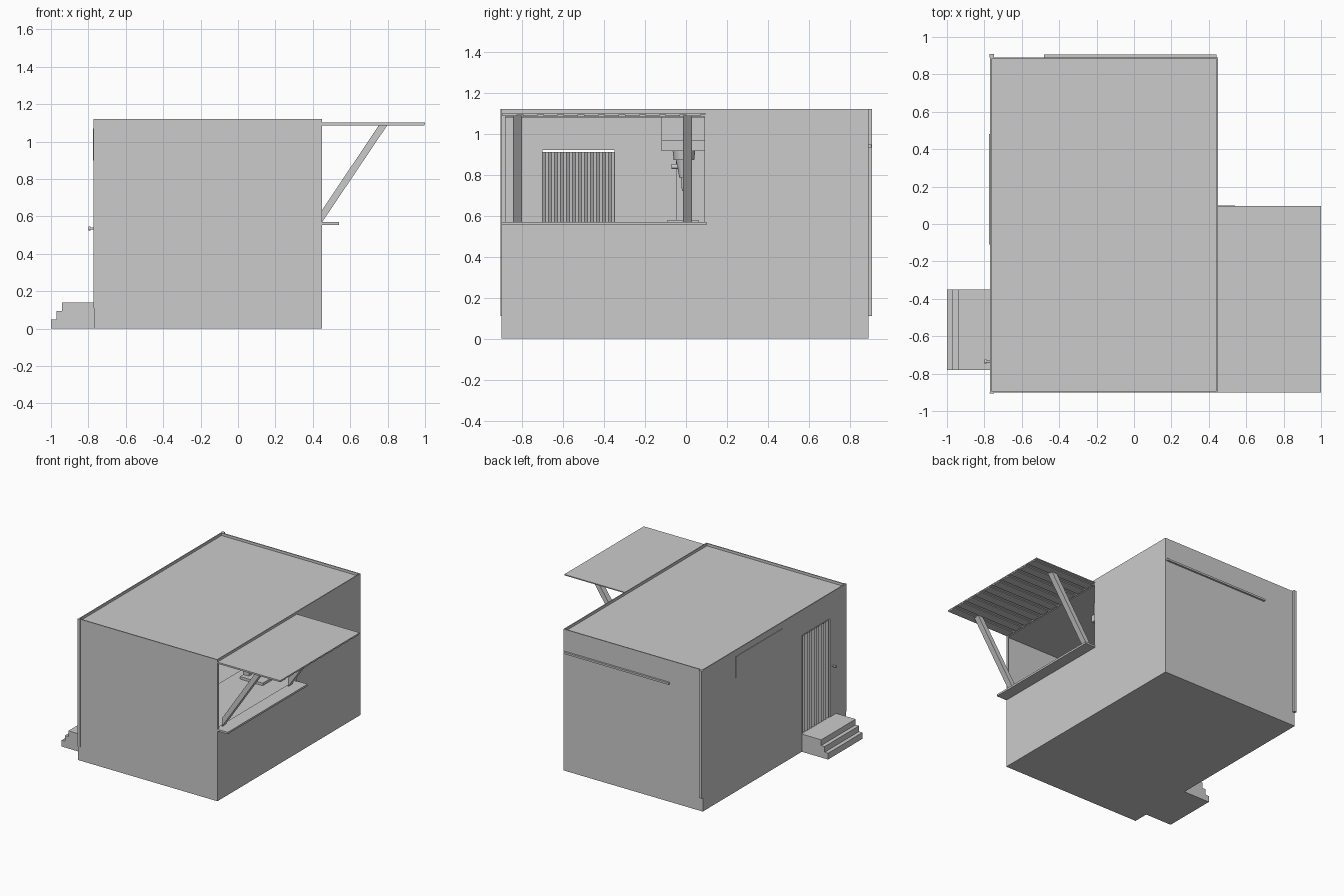
import bpy, bmesh, math
from mathutils import Vector

if "Cube" in bpy.data.objects:
    bpy.data.objects.remove(bpy.data.objects["Cube"])


def mesh_object(name, bm):
    bmesh.ops.recalc_face_normals(bm, faces=bm.faces)
    me = bpy.data.meshes.new(name)
    bm.to_mesh(me)
    bm.free()
    ob = bpy.data.objects.new(name, me)
    bpy.context.collection.objects.link(ob)
    return ob


def boxes(name, *extents):
    """One object from boxes given as (x0, x1, y0, y1, z0, z1)."""
    bm = bmesh.new()
    for x0, x1, y0, y1, z0, z1 in extents:
        for v in bmesh.ops.create_cube(bm, size=1)["verts"]:
            v.co = Vector((x1 if v.co.x > 0 else x0,
                           y1 if v.co.y > 0 else y0,
                           z1 if v.co.z > 0 else z0))
    return mesh_object(name, bm)


def extrude(name, points, direction):
    """Prism from a flat outline."""
    bm = bmesh.new()
    face = bm.faces.new([bm.verts.new(p) for p in points])
    new = bmesh.ops.extrude_face_region(bm, geom=[face])["geom"]
    bmesh.ops.translate(bm, vec=direction,
                        verts=[v for v in new if isinstance(v, bmesh.types.BMVert)])
    if face.is_valid and len(face.edges[0].link_faces) < 2:
        bm.faces.new(list(face.verts))
    return mesh_object(name, bm)


def cylinder(name, loc, r1, r2, depth, rot=(0, 0, 0), sides=16):
    bpy.ops.mesh.primitive_cone_add(vertices=sides, radius1=r1, radius2=r2,
                                    depth=depth, location=loc, rotation=rot)
    ob = bpy.context.object
    ob.name = name
    bpy.ops.object.shade_smooth_by_angle()
    return ob


X0, X1, Y0, Y1, H = -0.77, 0.45, -0.90, 0.89, 1.12
T, BASE = 0.008, 0.11

# Booth shell
boxes("base", (X0, X1, Y0, Y1, 0, BASE))
boxes("front_wall", (X0, X1, Y0, Y0 + T, BASE, H))
boxes("back_wall", (X0, X1, Y1 - T, Y1, BASE, H))
boxes("roof", (X0 + T, X1 - T, Y0 + T, Y1 - T, 1.08, 1.10))

# Right wall around the serving hatch
boxes("right_wall",
      (X1 - T, X1, Y0 + T, Y1 - T, BASE, 0.56),
      (X1 - T, X1, 0.09, Y1 - T, 0.56, H),
      (X1 - T, X1, Y0 + T, -0.88, 0.56, H),
      (X1 - T, X1, -0.88, 0.09, 1.085, H))

# Left wall around the doorway
boxes("left_wall",
      (X0, X0 + T, Y0 + T, -0.78, BASE, H),
      (X0, X0 + T, -0.35, Y1 - T, BASE, H),
      (X0, X0 + T, -0.78, -0.35, 0.92, H),
      (X0, X0 + T, -0.78, -0.35, BASE, 0.14))

# Corner trims on the left side
for label, ya, yb in (("front", Y0 - 0.006, Y0), ("back", Y1, Y1 + 0.018)):
    boxes(label + "_corner_trim", (X0 - 0.003, X0 + 0.022, ya, yb, BASE, H))

# Folded door and its frame stile
folds = 24
y_at = lambda i: -0.70 + 0.35 * i / folds
zig = [(X0 + (0.001 if i % 2 else 0.012), y_at(i), 0.14) for i in range(folds + 1)]
back = [(x + 0.005, y, z) for x, y, z in reversed(zig)]
extrude("folding_door", zig + back, (0, 0, 0.77))
boxes("door_stile", (X0, X0 + 0.012, -0.78, -0.70, 0.14, 0.92))
cylinder("door_knob_stem", (-0.78, -0.735, 0.535), 0.006, 0.006, 0.03, (0, math.pi / 2, 0))
cylinder("door_knob", (-0.794, -0.735, 0.535), 0.011, 0.011, 0.012, (0, math.pi / 2, 0))

# Panel on the left wall
boxes("side_panel", (X0 - 0.004, X0, -0.11, 0.48, 0.90, 1.07))

# Steps
steps = [(-1, 0), (-1, 0.05), (-0.97, 0.05), (-0.97, 0.095), (-0.94, 0.095),
         (-0.94, 0.14), (X0, 0.14), (X0, 0)]
extrude("steps", [(x, -0.78, z) for x, z in steps], (0, 0.43, 0))

# Rail on the back wall
boxes("back_rail", (-0.48, 0.44, Y1, Y1 + 0.015, 0.932, 0.947))

# Serving shelf
boxes("serving_shelf", (X1 - 0.02, 0.54, Y0, 0.10, 0.555, 0.57))

# Raised hatch with ribs underneath
boxes("awning", (X1, 1.0, Y0, 0.095, 1.094, 1.102))
boxes("awning_ribs", *[(X1, 0.998, Y0 + 0.005 + 0.0995 * i, Y0 + 0.075 + 0.0995 * i,
                        1.087, 1.094) for i in range(10)])

# Braces under the hatch
for label, y in (("front", -0.845), ("rear", -0.015)):
    brace = [(X1, 0.57), (X1, 0.635), (0.755, 1.09), (0.80, 1.09)]
    extrude(label + "_brace", [(x, y, z) for x, z in brace], (0, 0.045, 0))

# Drink machine inside the hatch
mx, my = 0.20, -0.01
boxes("machine_head", (mx - 0.12, mx + 0.08, -0.12, 0.10, 0.97, 1.08),
      (mx - 0.12, mx + 0.10, -0.12, 0.10, 0.915, 0.97))
boxes("machine_column", (mx - 0.12, mx - 0.07, -0.05, 0.03, 0.57, 0.915))
boxes("machine_tray", (mx - 0.12, mx + 0.08, -0.09, 0.06, 0.56, 0.58))
boxes("machine_counter", (mx - 0.2, X1 - T, Y0 + T, 0.4, 0.545, 0.56))
cylinder("nozzle_collar", (mx, my, 0.895), 0.05, 0.055, 0.045)
cylinder("nozzle_body", (mx, my, 0.83), 0.022, 0.04, 0.09)
cylinder("nozzle_tip", (mx, my, 0.755), 0.010, 0.014, 0.07)
cylinder("nozzle_tap", (mx, my - 0.045, 0.84), 0.012, 0.012, 0.03, (math.pi / 2, 0, 0))
